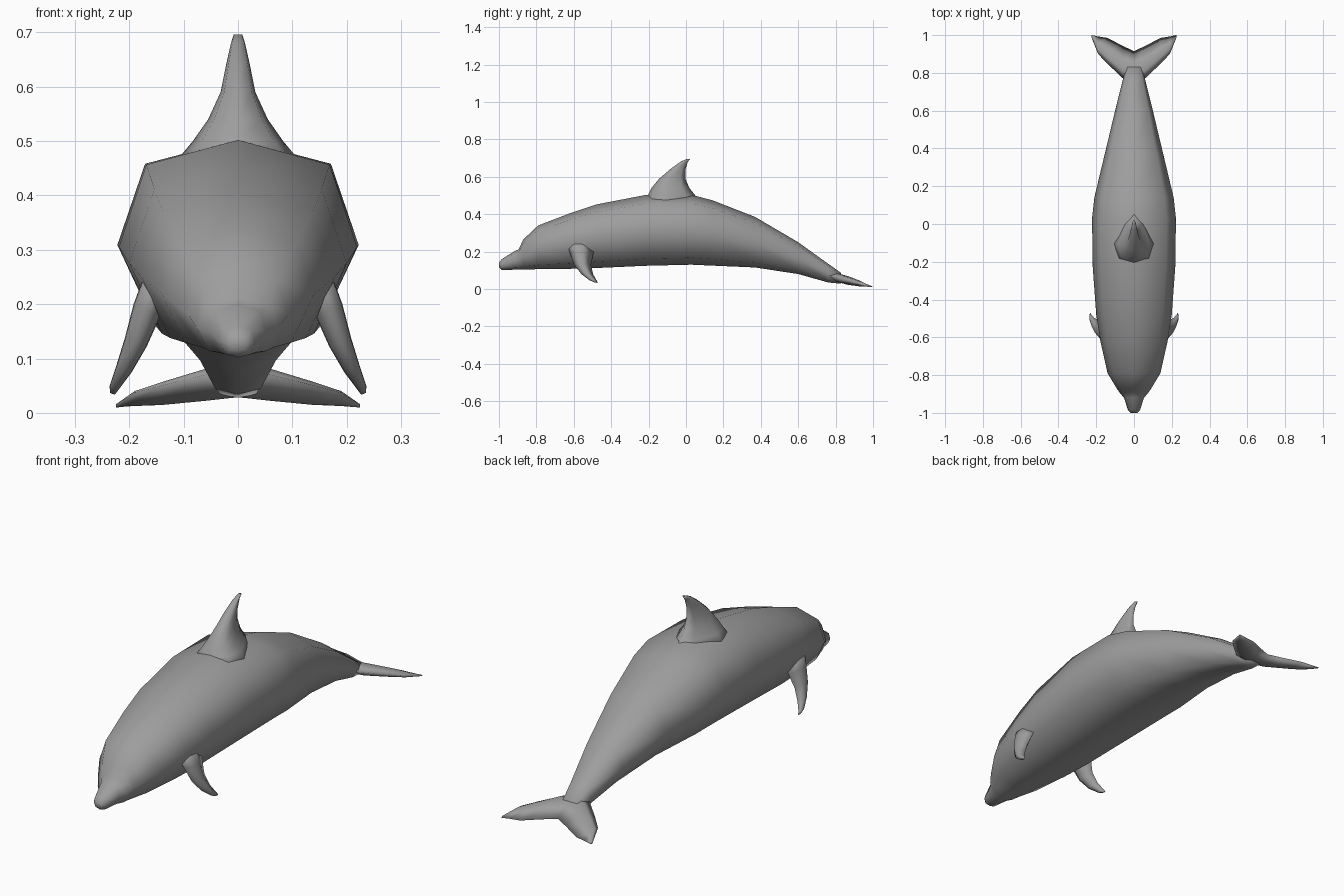
import bpy, bmesh
from mathutils import Vector

if "Cube" in bpy.data.objects:
    bpy.data.objects.remove(bpy.data.objects["Cube"], do_unlink=True)

GREY = (0.34, 0.34, 0.34, 1)
skin = bpy.data.materials.new("grey_skin")
skin.use_nodes = True
skin.diffuse_color = GREY
skin.node_tree.nodes["Principled BSDF"].inputs["Base Color"].default_value = GREY


def loft(name, rings):
    """Skin a list of equal-sized rings and cap both ends."""
    bm = bmesh.new()
    loops = [[bm.verts.new(p) for p in ring] for ring in rings]
    n = len(loops[0])
    for a, b in zip(loops, loops[1:]):
        for i in range(n):
            j = (i + 1) % n
            bm.faces.new((a[i], a[j], b[j], b[i]))
    bm.faces.new(loops[0])
    bm.faces.new(loops[-1])
    bmesh.ops.recalc_face_normals(bm, faces=bm.faces)
    mesh = bpy.data.meshes.new(name)
    bm.to_mesh(mesh)
    bm.free()
    mesh.materials.append(skin)
    mesh.shade_smooth()
    obj = bpy.data.objects.new(name, mesh)
    bpy.context.collection.objects.link(obj)
    return obj


# Body: eight-sided section, scaled along the spine (y, bottom, top, half width)
half = [(0, 1), (0.77, 0.88), (1, 0.48), (0.7, 0.1), (0, 0)]
section = half + [(-x, z) for x, z in half[-2:0:-1]]
stations = [
    (-1.0, 0.115, 0.142, 0.018), (-0.985, 0.102, 0.16, 0.032),
    (-0.92, 0.103, 0.2, 0.053), (-0.895, 0.103, 0.212, 0.075),
    (-0.87, 0.104, 0.265, 0.092), (-0.79, 0.106, 0.34, 0.14),
    (-0.62, 0.108, 0.405, 0.178), (-0.48, 0.112, 0.452, 0.2),
    (-0.22, 0.124, 0.502, 0.219), (0.03, 0.13, 0.503, 0.222),
    (0.14, 0.125, 0.475, 0.21), (0.37, 0.115, 0.385, 0.155),
    (0.6, 0.08, 0.25, 0.1), (0.76, 0.035, 0.135, 0.06),
    (0.83, 0.028, 0.085, 0.045),
]
loft("body", [[(x * w, y, lo + z * (hi - lo)) for x, z in section]
              for y, lo, hi, w in stations])

# Dorsal fin: blunt leading edge, thin trailing edge (z, front y, back y, half width)
fin_section = [(0, 0), (0.8, 0.12), (1, 0.4), (0.5, 0.8), (0, 1),
               (-0.5, 0.8), (-1, 0.4), (-0.8, 0.12)]
fin_rings = [(0.45, -0.23, 0.08, 0.125), (0.5, -0.205, 0.05, 0.083),
             (0.54, -0.185, 0.018, 0.055), (0.59, -0.143, -0.003, 0.032),
             (0.64, -0.085, -0.003, 0.022), (0.68, -0.03, 0.01, 0.013),
             (0.696, 0.005, 0.022, 0.008)]
loft("dorsal_fin", [[(x * w, f + t * (b - f), z) for x, t in fin_section]
                    for z, f, b, w in fin_rings])

# Flippers: lens sections from shoulder to tip (x, z, front y, back y, half thickness)
flipper_rings = [(0.145, 0.25, -0.64, -0.48, 0.03), (0.167, 0.19, -0.62, -0.495, 0.03),
                 (0.188, 0.13, -0.598, -0.508, 0.024), (0.21, 0.08, -0.56, -0.497, 0.017),
                 (0.228, 0.046, -0.515, -0.478, 0.01), (0.231, 0.035, -0.488, -0.47, 0.005)]
lens = [(0, 0), (0.25, 0.85), (0.55, 0.9), (1, 0),
        (0.55, -0.9), (0.25, -0.85)]
across = Vector((0.93, 0, 0.37))
for side, label in ((1, "left"), (-1, "right")):
    rings = []
    for x, z, f, b, th in flipper_rings:
        pts = [Vector((x, f + t * (b - f), z)) + across * (s * th) for t, s in lens]
        rings.append([(p.x * side, p.y, p.z) for p in pts])
    loft(label + "_flipper", rings)

# Tail fluke: swept lens sections running from tip to tip (x, front y, back y, half thickness)
fluke_half = [(0.0, 0.75, 0.915, 0.026), (0.06, 0.772, 0.943, 0.026),
              (0.14, 0.848, 0.985, 0.018), (0.19, 0.9, 0.993, 0.011),
              (0.224, 0.985, 1.0, 0.003)]
fluke = [(-x, f, b, t) for x, f, b, t in fluke_half[:0:-1]] + fluke_half
rings = []
for x, f, b, th in fluke:
    ring = []
    for t, s in lens:
        y = f + t * (b - f)
        ring.append((x, y, max(0.0, 0.068 - 0.26 * (y - 0.78) + s * th)))
    rings.append(ring)
loft("tail_fluke", rings)
